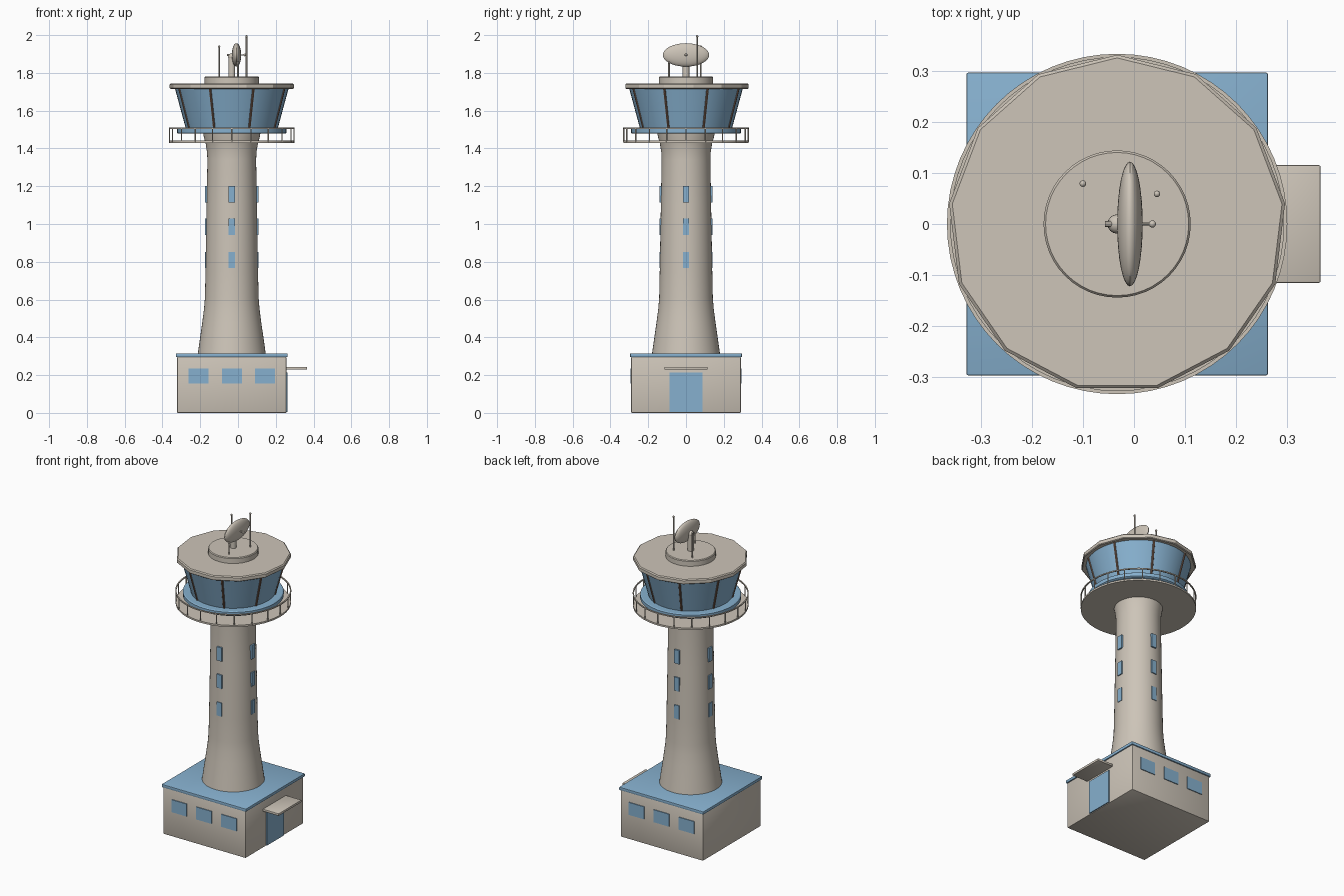
import bpy, bmesh, math
from mathutils import Vector

if "Cube" in bpy.data.objects:
    bpy.data.objects.remove(bpy.data.objects["Cube"])

CX = -0.033  # tower axis


def mat(name, rgb):
    m = bpy.data.materials.new(name)
    m.diffuse_color = (*rgb, 1)
    m.use_nodes = True
    m.node_tree.nodes["Principled BSDF"].inputs["Base Color"].default_value = m.diffuse_color
    return m


BEIGE = mat("warm_concrete", (0.61, 0.555, 0.48))
BLUE = mat("sky_blue", (0.24, 0.435, 0.62))
BROWN = mat("mullion_brown", (0.22, 0.13, 0.09))


def finish(name, bm, m, smooth=True):
    bmesh.ops.recalc_face_normals(bm, faces=bm.faces)
    me = bpy.data.meshes.new(name)
    bm.to_mesh(me)
    bm.free()
    ob = bpy.data.objects.new(name, me)
    bpy.context.collection.objects.link(ob)
    me.materials.append(m)
    if smooth:
        bpy.ops.object.select_all(action='DESELECT')
        ob.select_set(True)
        bpy.context.view_layer.objects.active = ob
        bpy.ops.object.shade_smooth_by_angle(angle=math.radians(25))
    return ob


def box(name, lo, hi, m, bevel=0.0):
    bm = bmesh.new()
    bmesh.ops.create_cube(bm, size=1)
    for v in bm.verts:
        v.co = [(a + b) / 2 + c * (b - a) for a, b, c in zip(lo, hi, v.co)]
    if bevel:
        bmesh.ops.bevel(bm, geom=bm.edges[:], offset=bevel, segments=2,
                        profile=0.5, affect='EDGES')
    return finish(name, bm, m, bevel > 0)


def lathe(name, profile, m, n=48, start=0.0, center=(CX, 0), closed=False):
    """Revolve (radius, z) points; ends are capped unless the profile is closed."""
    bm = bmesh.new()
    rings = [[bm.verts.new((center[0] + r * math.cos(start + math.tau * i / n),
                            center[1] + r * math.sin(start + math.tau * i / n), z))
              for i in range(n)] for r, z in profile]
    pairs = list(zip(rings, rings[1:]))
    if closed:
        pairs.append((rings[-1], rings[0]))
    else:
        bm.faces.new(rings[0])
        bm.faces.new(rings[-1])
    for a, b in pairs:
        for i in range(n):
            j = (i + 1) % n
            bm.faces.new((a[i], a[j], b[j], b[i]))
    return finish(name, bm, m)


def rod(name, a, b, r, m, n=10):
    a, b = Vector(a), Vector(b)
    bm = bmesh.new()
    bmesh.ops.create_cone(bm, cap_ends=True, segments=n, radius1=r, radius2=r,
                          depth=(b - a).length)
    q = (b - a).to_track_quat('Z', 'Y')
    for v in bm.verts:
        v.co = q @ v.co + (a + b) / 2
    return finish(name, bm, m)


def ball(name, c, radii, m, u=16, v=10):
    bm = bmesh.new()
    bmesh.ops.create_uvsphere(bm, u_segments=u, v_segments=v, radius=1)
    for p in bm.verts:
        p.co = [c[k] + p.co[k] * radii[k] for k in range(3)]
    return finish(name, bm, m)


def around(r, ang, z):
    return (CX + r * math.cos(ang), r * math.sin(ang), z)


# Base building with blue roof slab, door and canopy
box("base_building", (-0.322, -0.29, 0), (0.256, 0.29, 0.297), BEIGE, 0.004)
box("base_roof", (-0.328, -0.296, 0.296), (0.262, 0.296, 0.315), BLUE, 0.003)
box("door", (0.25, -0.087, 0.004), (0.263, 0.087, 0.215), BLUE)
box("door_canopy", (0.25, -0.115, 0.229), (0.365, 0.115, 0.244), BEIGE, 0.003)

# Base windows, front and back
for side, name in ((-1, "front"), (1, "back")):
    for i in range(3):
        x = CX + (i - 1) * 0.175
        y0, y1 = sorted((side * 0.285, side * 0.295))
        box(f"base_window_{name}_{i}", (x - 0.053, y0, 0.156),
            (x + 0.053, y1, 0.235), BLUE)

# Tower shaft, flared at both ends
lathe("tower_shaft", [(0.181, 0.305), (0.169, 0.39), (0.156, 0.48), (0.147, 0.55),
                      (0.142, 0.61), (0.139, 0.75), (0.133, 1.1), (0.129, 1.34),
                      (0.131, 1.38), (0.138, 1.425), (0.148, 1.46), (0.153, 1.49)], BEIGE)

# Slit windows on four sides of the shaft
for k in range(4):
    for j, z in enumerate((0.809, 0.985, 1.158)):
        ob = box(f"shaft_window_{k}_{j}", (0.125, -0.017, z - 0.043),
                 (0.1415, 0.017, z + 0.043), BLUE)
        ob.location.x = CX
        ob.rotation_euler.z = k * math.pi / 2

# Balcony deck with railing
lathe("balcony_deck", [(0.331, 1.43), (0.331, 1.441)], BEIGE, 64)
lathe("balcony_rail", [(0.326, 1.504), (0.333, 1.504), (0.333, 1.511), (0.326, 1.511)],
      BEIGE, 64, closed=True)
for i in range(20):
    a = math.tau * i / 20
    rod(f"rail_post_{i}", around(0.329, a, 1.435), around(0.329, a, 1.508), 0.0035, BEIGE, 6)

# Control cab: blue sill, flared glass, mullions
lathe("cab_sill", [(0.284, 1.478), (0.29, 1.482), (0.29, 1.504), (0.284, 1.508)], BLUE, 48)
lathe("cab_glass", [(0.242, 1.5), (0.301, 1.718)], BLUE, 48)
for i in range(8):
    a = math.radians(22.5 + 45 * i)
    rod(f"cab_mullion_{i}", around(0.242, a, 1.505), around(0.3, a, 1.718), 0.007, BROWN, 8)

# Thirteen-sided cab roof and round cap
lathe("cab_roof", [(0.326, 1.715), (0.331, 1.719), (0.331, 1.739), (0.325, 1.745)],
      BEIGE, 13, math.pi / 2)
lathe("roof_cap", [(0.144, 1.74), (0.144, 1.776), (0.14, 1.781)], BEIGE, 48)

# Radar dish on its post, with bracket and feed
rod("dish_post", (CX, 0, 1.775), (CX, 0, 1.885), 0.018, BEIGE, 16)
ball("dish_pivot", (CX, 0, 1.885), (0.019, 0.019, 0.019), BEIGE)
rod("dish_bracket", (-0.057, 0, 1.895), (-0.01, 0, 1.895), 0.006, BEIGE)
ball("radar_dish", (-0.008, 0, 1.895), (0.025, 0.122, 0.062), BEIGE, 32, 20)
rod("dish_feed_arm", (0.0, 0, 1.895), (0.034, 0, 1.895), 0.003, BEIGE, 8)
ball("dish_feed", (0.036, 0, 1.895), (0.007, 0.007, 0.007), BEIGE)

# Whip antennas with round tips
for i, (x, y, top) in enumerate(((-0.1, 0.079, 1.945), (0.045, 0.059, 2.0), (0.0, -0.09, 1.86))):
    rod(f"antenna_{i}", (x, y, 1.775), (x, y, top - 0.006), 0.004, BEIGE, 8)
    ball(f"antenna_tip_{i}", (x, y, top - 0.0065), (0.0065, 0.0065, 0.0065), BEIGE, 10, 8)
